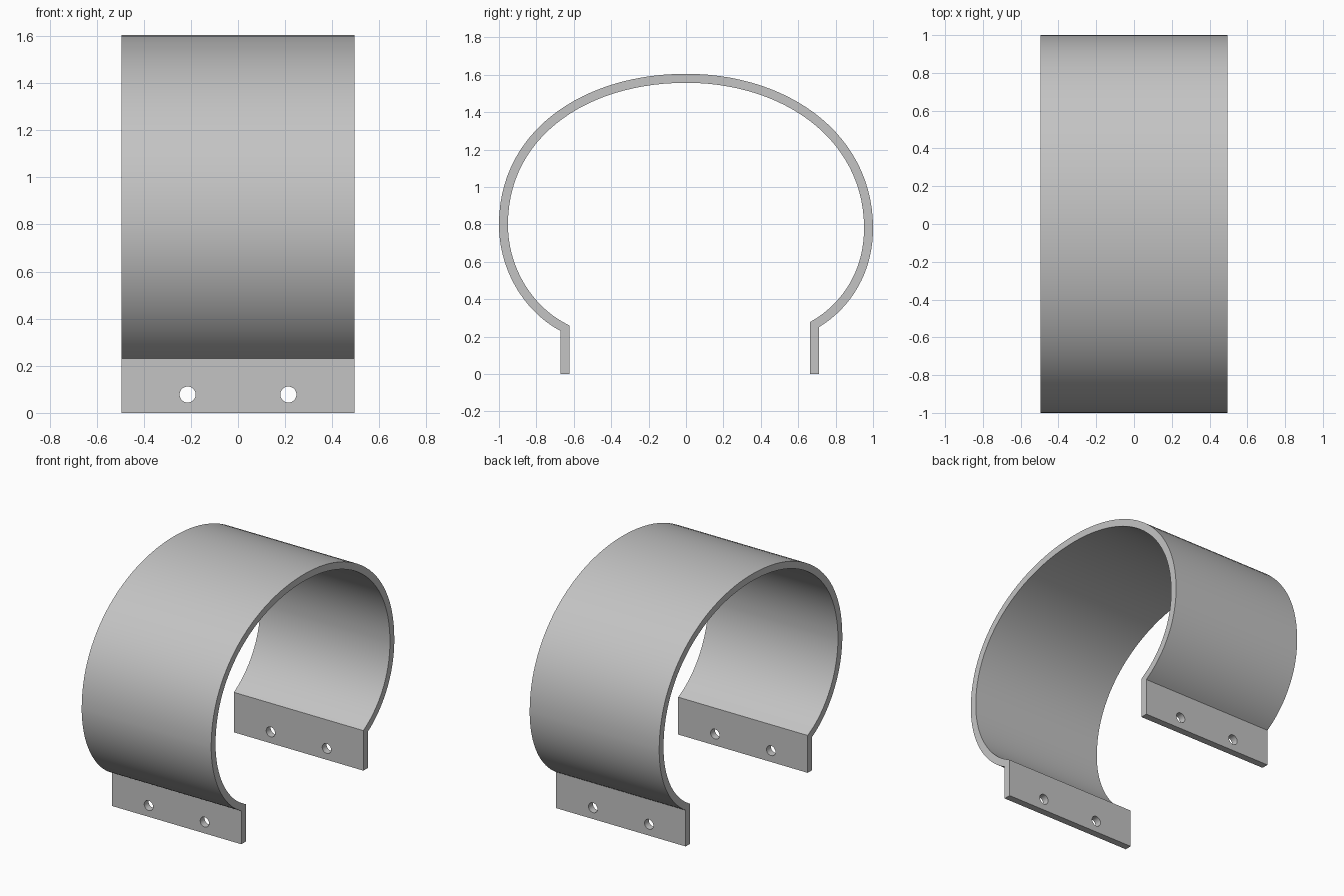
import bpy, bmesh, math
from mathutils import Vector
from mathutils.geometry import interpolate_bezier

if "Cube" in bpy.data.objects:
    bpy.data.objects.remove(bpy.data.objects["Cube"], do_unlink=True)

HALF_WIDTH = 0.495
THICK = 0.048
HOLE_X, HOLE_Z, HOLE_R = 0.214, 0.078, 0.034

grey = bpy.data.materials.new("light grey")
grey.use_nodes = True
colour = (0.55, 0.55, 0.55, 1)
grey.diffuse_color = colour
grey.node_tree.nodes["Principled BSDF"].inputs["Base Color"].default_value = colour

# Outer outline as (y, z): front foot, bow over the top, back foot
segments = [
    ((-0.67, 0.23), (-0.86, 0.33), (-1, 0.55), (-1, 0.8)),
    ((-1, 0.8), (-1, 1.3), (-0.55, 1.605), (0, 1.605)),
    ((0, 1.605), (0.55, 1.605), (1, 1.28), (1, 0.78)),
    ((1, 0.78), (1, 0.52), (0.86, 0.34), (0.71, 0.25)),
]
outer = [Vector((-0.67, 0))]
for i, seg in enumerate(segments):
    pts = interpolate_bezier(*[Vector(p) for p in seg], 28)
    outer += [p.to_2d() for p in (pts if i == 0 else pts[1:])]
outer.append(Vector((0.71, 0)))


def inward_normal(a, b):
    d = (b - a).normalized()
    return Vector((d.y, -d.x))


# Inner outline: mitred offset by the sheet thickness
normals = [inward_normal(a, b) for a, b in zip(outer, outer[1:])]
inner = []
for i, p in enumerate(outer):
    n1, n2 = normals[max(i - 1, 0)], normals[min(i, len(normals) - 1)]
    inner.append(p + (n1 + n2) / (1 + n1.dot(n2)) * THICK)

# Bent strap: closed outline extruded across the width
bm = bmesh.new()
face = bm.faces.new([bm.verts.new((-HALF_WIDTH, p.x, p.y)) for p in outer + inner[::-1]])
sweep = bmesh.ops.extrude_face_region(bm, geom=[face], use_keep_orig=True)
moved = [v for v in sweep["geom"] if isinstance(v, bmesh.types.BMVert)]
bmesh.ops.translate(bm, verts=moved, vec=(2 * HALF_WIDTH, 0, 0))
bmesh.ops.recalc_face_normals(bm, faces=bm.faces)
mesh = bpy.data.meshes.new("strap_clamp")
bm.to_mesh(mesh)
bm.free()
mesh.materials.append(grey)
strap = bpy.data.objects.new("strap_clamp", mesh)
bpy.context.collection.objects.link(strap)

# Bolt holes through both feet
for side in (-1, 1):
    bpy.ops.mesh.primitive_cylinder_add(
        vertices=40, radius=HOLE_R, depth=3,
        location=(side * HOLE_X, 0, HOLE_Z), rotation=(math.pi / 2, 0, 0))
    cutter = bpy.context.object
    cutter.name = "hole_cutter"
    cutter.hide_render = True
    cutter.data.materials.append(grey)
    bpy.ops.object.select_all(action="DESELECT")
    strap.select_set(True)
    bpy.context.view_layer.objects.active = strap
    cut = strap.modifiers.new("bolt_hole", "BOOLEAN")
    cut.operation, cut.solver, cut.object = "DIFFERENCE", "EXACT", cutter
    bpy.ops.object.modifier_apply(modifier=cut.name)
    bpy.data.objects.remove(cutter, do_unlink=True)

bpy.ops.object.shade_smooth_by_angle(angle=math.radians(25))
